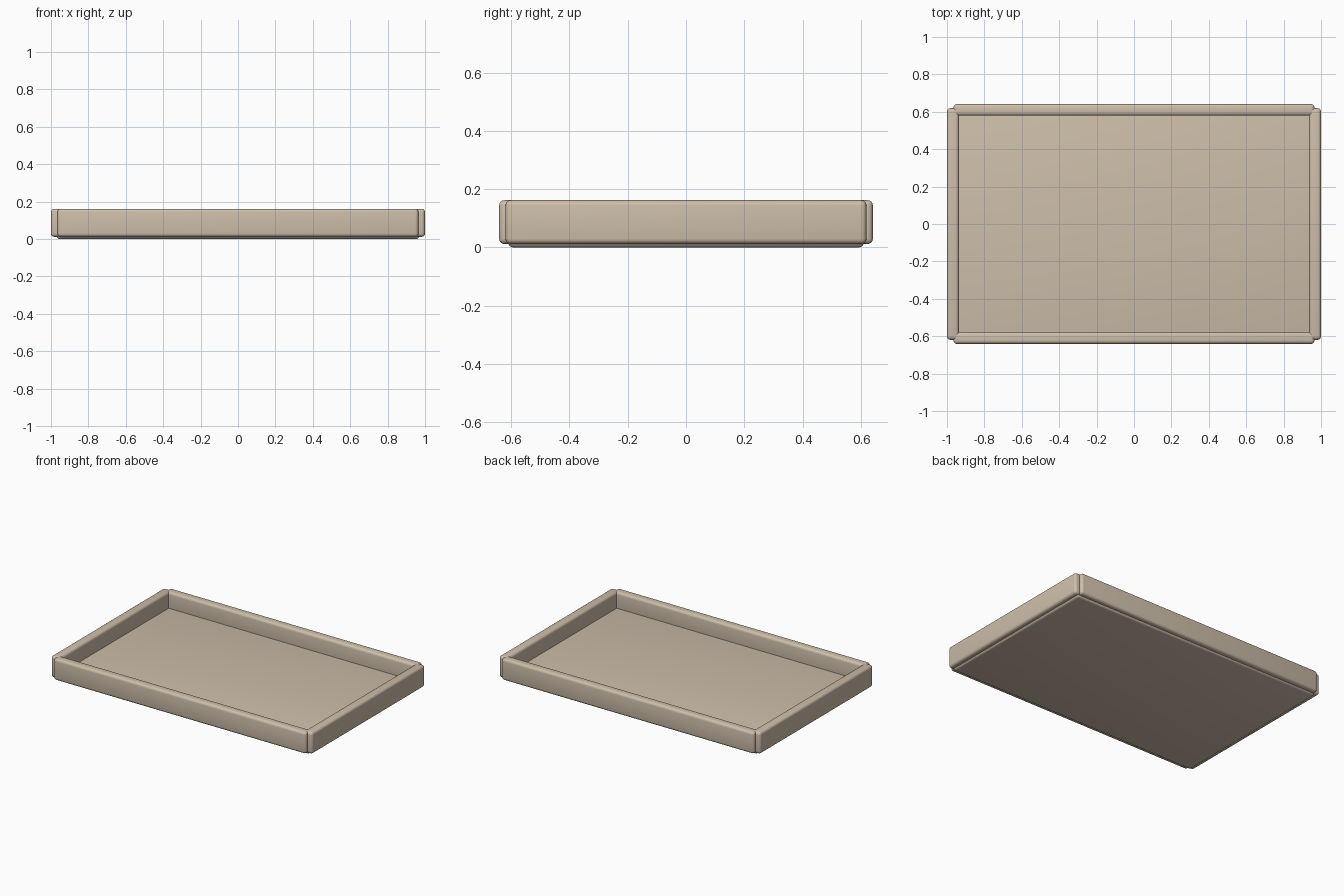
import bpy
import math

cube = bpy.data.objects.get("Cube")
if cube:
    bpy.data.objects.remove(cube, do_unlink=True)

# Single warm beige colour
beige = bpy.data.materials.new("warm_beige")
beige.use_nodes = True
colour = (0.61, 0.515, 0.40, 1)
beige.diffuse_color = colour
beige.node_tree.nodes["Principled BSDF"].inputs["Base Color"].default_value = colour


def rounded_box(name, low, high, radius):
    """Box between two corners with rounded edges."""
    centre = [(a + b) / 2 for a, b in zip(low, high)]
    bpy.ops.mesh.primitive_cube_add(size=1, location=centre)
    box = bpy.context.object
    box.name = name
    box.scale = [b - a for a, b in zip(low, high)]
    bpy.ops.object.transform_apply(location=False, rotation=False, scale=True)
    bevel = box.modifiers.new("rounded_edges", "BEVEL")
    bevel.width = radius
    bevel.segments = 4
    bpy.ops.object.modifier_apply(modifier=bevel.name)
    bpy.ops.object.shade_smooth_by_angle(angle=math.radians(35))
    box.data.materials.append(beige)
    return box


BOTTOM, TOP, RADIUS = 0.012, 0.162, 0.018

# Floor panel reaching the middle of each wall
rounded_box("tray_floor", (-0.97, -0.61, 0), (0.97, 0.61, 0.05), RADIUS)

# Long walls at front and back
for name, y in (("front_wall", -0.61), ("back_wall", 0.61)):
    rounded_box(name, (-0.965, y - 0.031, BOTTOM), (0.965, y + 0.031, TOP), RADIUS)

# Short walls at the ends
for name, x in (("right_wall", -0.968), ("left_wall", 0.968)):
    rounded_box(name, (x - 0.032, -0.619, BOTTOM), (x + 0.032, 0.619, TOP), RADIUS)
